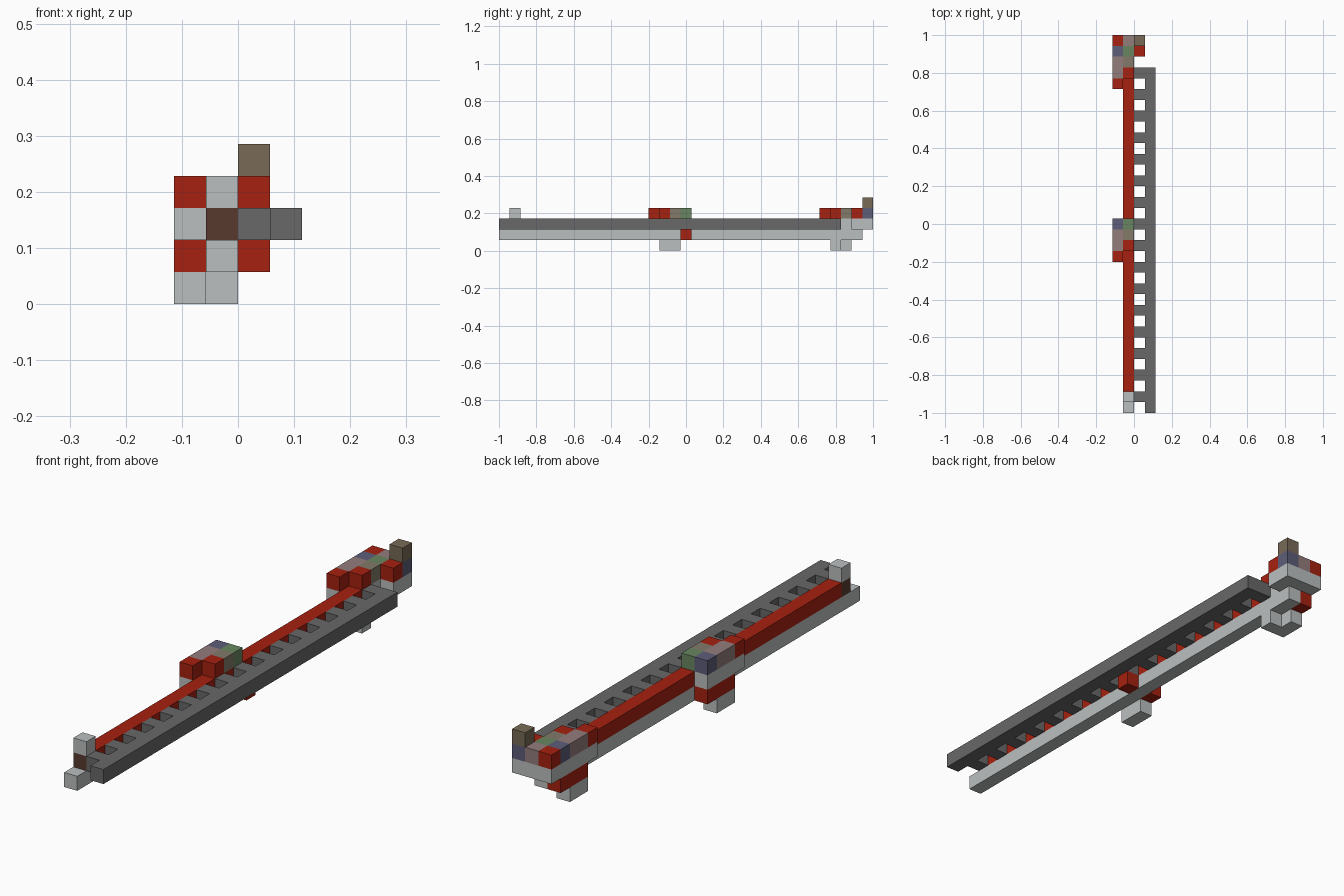
import bpy
import bmesh
from mathutils import Vector

cube = bpy.data.objects.get("Cube")
if cube:
    bpy.data.objects.remove(cube, do_unlink=True)

CELL = 2 / 35                        # the model is 4 x 35 x 5 cells
ORIGIN = Vector((-2, -17.5, 0))


def material(name, rgb):
    lin = [((c / 255 + 0.055) / 1.055) ** 2.4 for c in rgb] + [1]
    m = bpy.data.materials.new(name)
    m.use_nodes = True
    m.diffuse_color = lin
    m.node_tree.nodes["Principled BSDF"].inputs["Base Color"].default_value = lin
    return m


red = material("red", (166, 33, 16))
light = material("light grey", (187, 191, 191))
dark = material("dark grey", (104, 104, 104))
brown = material("dark brown", (88, 58, 45))
tan = material("tan", (120, 106, 86))
mauve = material("mauve", (147, 125, 124))
green = material("green", (105, 134, 96))
blue = material("slate blue", (93, 93, 121))
khaki = material("khaki grey", (130, 122, 106))


def part(name, mat, *boxes):
    """Each box is (start cell, size in cells)."""
    bm = bmesh.new()
    for start, size in boxes:
        lo, size = Vector(start) + ORIGIN, Vector(size)
        for v in bmesh.ops.create_cube(bm, size=1)["verts"]:
            v.co = (lo + size / 2 + v.co * size) * CELL
    mesh = bpy.data.meshes.new(name)
    bm.to_mesh(mesh)
    bm.free()
    mesh.materials.append(mat)
    bpy.context.collection.objects.link(bpy.data.objects.new(name, mesh))


def block(y, x=0, z=3, length=1):
    return (x, y, z), (1, length, 1)


# Toothed side rail: long bar with a rung on every second cell
part("toothed_rail", dark, block(0, 3, 2, 32), *[block(y, 2, 2) for y in range(1, 32, 2)])

# Main beam: red upper bar on a light lower bar
part("upper_bar", red, block(2, 1, 2, 30))
part("lower_bar", light, block(0, 1, 1, 34))

# Front tip
part("front_core", brown, block(1, 1, 2))
part("front_sight", light, block(1, 1, 3))

# The two clusters share one layout
for label, y in (("middle", 14), ("rear", 30)):
    part(label + "_red_caps", red, block(y), block(y + 1, 1))
    part(label + "_mauve_cap", mauve, block(y + 1, length=2))
    part(label + "_blue_cap", blue, block(y + 3))
    part(label + "_khaki_cap", khaki, block(y + 2, 1))
    part(label + "_green_cap", green, block(y + 3, 1))
    part(label + "_side_plate", light, block(y, 0, 2, 4))
    part(label + "_red_bracket", red, block(y + 1, 0, 1, 3))
    part(label + "_foot", light, block(y + 1, 0, 0, 2))

# Extras on the middle cluster
part("middle_red_peg", red, block(17, 2, 1))

# Extras on the rear cluster
part("rear_foot_inner", light, block(31, 1, 0))
part("rear_base", light, block(32, 1, 2, 3), block(33, 2, 2, 2), block(34, 0, 2))
part("rear_red_corners", red, block(34), block(33, 2))
part("rear_mauve_end", mauve, block(34, 1))
part("rear_blue_end", blue, block(34, 2))
part("rear_post", tan, block(34, 2, 4))
